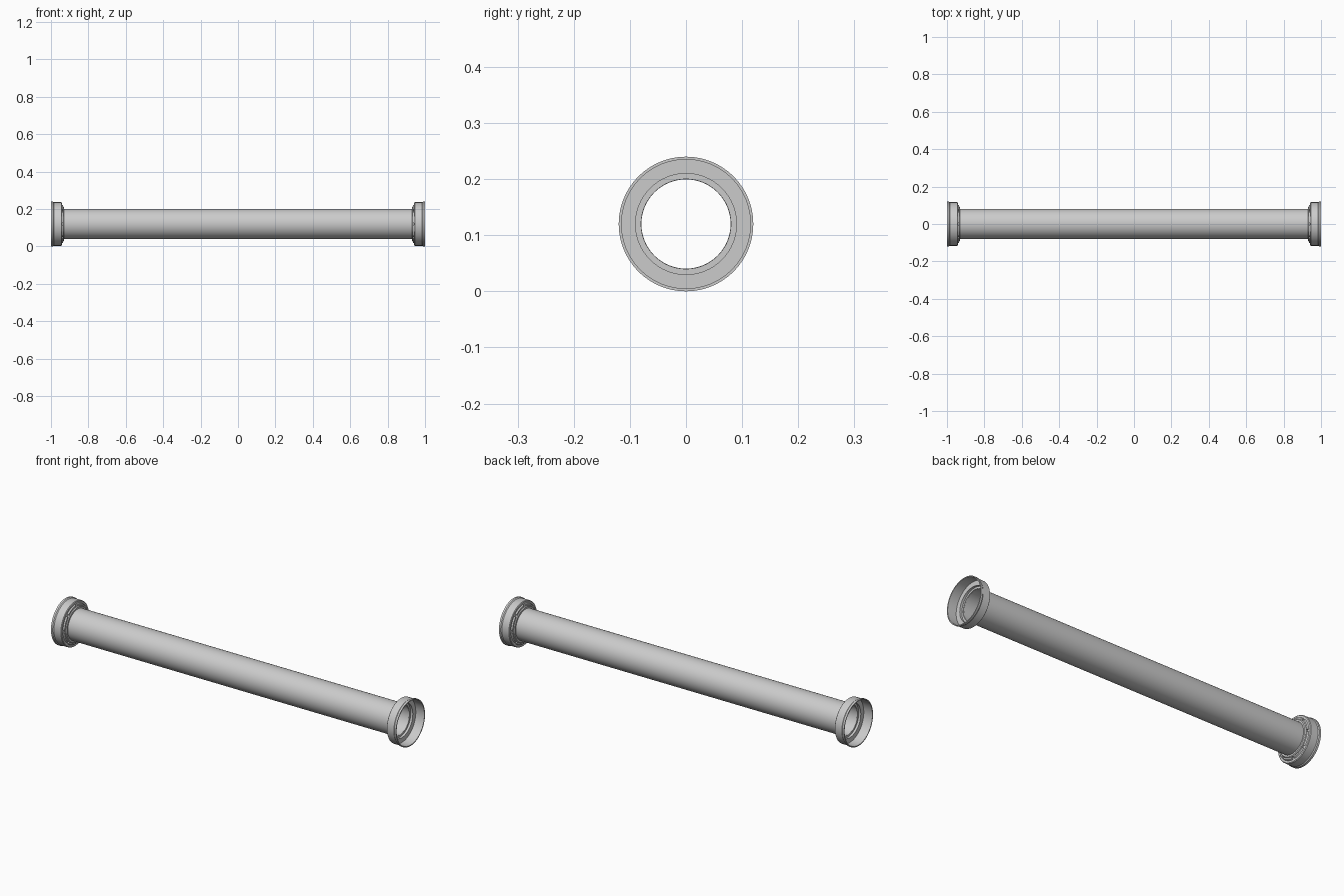
import bpy, bmesh, math

if "Cube" in bpy.data.objects:
    bpy.data.objects.remove(bpy.data.objects["Cube"])

AXIS_Z = 0.12


def finish(name, bm):
    bmesh.ops.remove_doubles(bm, verts=bm.verts, dist=1e-6)
    bmesh.ops.recalc_face_normals(bm, faces=bm.faces)
    me = bpy.data.meshes.new(name)
    bm.to_mesh(me)
    bm.free()
    ob = bpy.data.objects.new(name, me)
    bpy.context.collection.objects.link(ob)
    ob.location.z = AXIS_Z
    bpy.ops.object.select_all(action='DESELECT')
    ob.select_set(True)
    bpy.context.view_layer.objects.active = ob
    bpy.ops.object.shade_smooth_by_angle(angle=math.radians(30))
    return ob


def sweep(bm, profile, start, angle, steps):
    """Sweep a closed (x, radius) profile about the x axis."""
    full = angle > 6.28
    rings = []
    for i in range(steps if full else steps + 1):
        a = start + angle * i / steps
        rings.append([bm.verts.new((x, r * math.cos(a), r * math.sin(a))) for x, r in profile])
    n = len(profile)
    for i in range(steps):
        p, q = rings[i], rings[(i + 1) % len(rings)]
        for j in range(n):
            k = (j + 1) % n
            bm.faces.new((p[j], p[k], q[k], q[j]))
    if not full:
        bm.faces.new(rings[0])
        bm.faces.new(rings[-1])


# Long thin-walled pipe
bm = bmesh.new()
sweep(bm, [(-0.935, 0.0795), (0.935, 0.0795), (0.935, 0.0808), (-0.935, 0.0808)],
      0, math.tau, 64)
finish("pipe", bm)

# Cup-shaped coupling with a rim, a floor and a stepped collar
cup = [(1.0, 0.12), (1.0, 0.115), (0.95, 0.115), (0.95, 0.09), (0.938, 0.09),
       (0.938, 0.08), (0.93, 0.08), (0.93, 0.089), (0.934, 0.093), (0.942, 0.093),
       (0.942, 0.113), (0.945, 0.1165), (0.985, 0.1165), (0.99, 0.12)]
# Raised segments around the back of the coupling
segment = [(0.944, 0.092), (0.944, 0.104), (0.937, 0.102), (0.935, 0.100), (0.935, 0.092)]
COUNT = 8

for side, label in ((-1, "left"), (1, "right")):
    bm = bmesh.new()
    sweep(bm, [(side * x, r) for x, r in cup], 0, math.tau, 64)
    finish(label + "_coupling", bm)
    bm = bmesh.new()
    for i in range(COUNT):
        pitch = math.tau / COUNT
        sweep(bm, [(side * x, r) for x, r in segment], (i + 0.08) * pitch, pitch * 0.84, 8)
    finish(label + "_collar_segments", bm)
